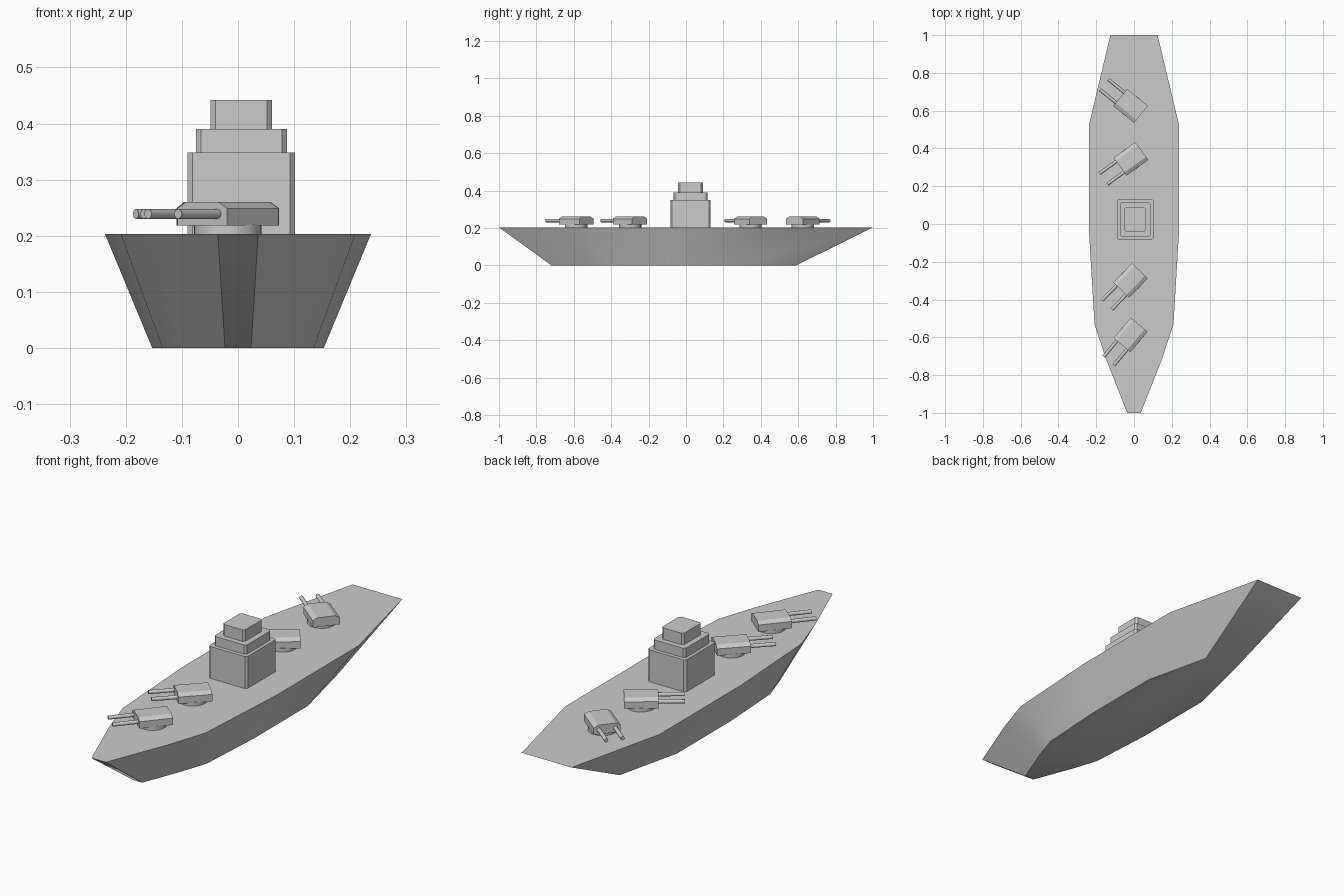
import bpy, bmesh, math
from mathutils import Matrix, Vector

cube = bpy.data.objects.get("Cube")
if cube:
    bpy.data.objects.remove(cube, do_unlink=True)

grey = bpy.data.materials.new("warship grey")
grey.use_nodes = True
colour = (0.6, 0.6, 0.6, 1)
grey.diffuse_color = colour
grey.node_tree.nodes["Principled BSDF"].inputs["Base Color"].default_value = colour

DECK = 0.203


def loft(name, lower, upper, matrix=Matrix(), smooth=False):
    """Closed solid between two matching rings of points."""
    bm = bmesh.new()
    a = [bm.verts.new(p) for p in lower]
    b = [bm.verts.new(p) for p in upper]
    bm.faces.new(a)
    bm.faces.new(b)
    for i in range(len(a)):
        j = (i + 1) % len(a)
        bm.faces.new((a[i], a[j], b[j], b[i]))
    bmesh.ops.recalc_face_normals(bm, faces=bm.faces)
    mesh = bpy.data.meshes.new(name)
    bm.to_mesh(mesh)
    bm.free()
    mesh.materials.append(grey)
    obj = bpy.data.objects.new(name, mesh)
    obj.matrix_world = matrix
    bpy.context.collection.objects.link(obj)
    if smooth:
        bpy.ops.object.select_all(action='DESELECT')
        obj.select_set(True)
        bpy.context.view_layer.objects.active = obj
        bpy.ops.object.shade_smooth_by_angle(angle=math.radians(46))
    return obj


def ring(radius, sides, axis_point):
    return [axis_point(radius * math.cos(t), radius * math.sin(t))
            for t in (2 * math.pi * i / sides for i in range(sides))]


# Hull: half outline of the deck, mirrored, narrowing to a flat keel
half = [(0.036, -1), (0.15, -0.71), (0.209, -0.53), (0.237, -0.06),
        (0.237, 0.53), (0.125, 1)]
outline = half + [(-x, y) for x, y in reversed(half)]
loft("hull",
     [(x * 0.645, y * 0.655 - 0.065, 0) for x, y in outline],
     [(x, y, DECK) for x, y in outline], smooth=True)


# Superstructure: stacked blocks with chamfered upright corners
def block(name, hx, hy, z0, z1, cut=0.009):
    corner = [(hx, hy - cut), (hx - cut, hy)]
    quad = corner + [(-x, y) for x, y in reversed(corner)]
    pts = [(x + 0.006, y + 0.024) for x, y in quad + [(-x, -y) for x, y in quad]]
    loft(name, [(x, y, z0) for x, y in pts], [(x, y, z1) for x, y in pts])


block("tower_base", 0.096, 0.108, DECK, 0.348)
block("tower_middle", 0.081, 0.091, 0.348, 0.39)
block("tower_top", 0.055, 0.066, 0.39, 0.442)


# Gun turrets: round mount, chamfered housing and twin barrels along local +x
def turret(name, x, y, degrees):
    place = Matrix.Translation(Vector((x, y, 0))) @ Matrix.Rotation(math.radians(degrees), 4, 'Z')
    loft(name + "_mount",
         ring(0.06, 24, lambda a, b: (a, b, DECK)),
         ring(0.06, 24, lambda a, b: (a, b, 0.22)), place, True)
    profile = [(-0.058, 0.218), (0.058, 0.218), (0.058, 0.249),
               (0.038, 0.26), (-0.038, 0.26), (-0.058, 0.249)]
    loft(name + "_housing",
         [(-0.071, a, z) for a, z in profile],
         [(0.071, a, z) for a, z in profile], place)
    for side, offset in (("left", 0.035), ("right", -0.035)):
        section = lambda px: ring(0.009, 8, lambda a, b: (px, offset + a, 0.239 + b))
        loft(f"{name}_{side}_barrel", section(0.06), section(0.18), place, True)


turret("bow_turret", -0.018, -0.587, 230)
turret("forward_turret", -0.018, -0.299, 226)
turret("aft_turret", -0.016, 0.345, 216)
turret("stern_turret", -0.018, 0.625, 141)
